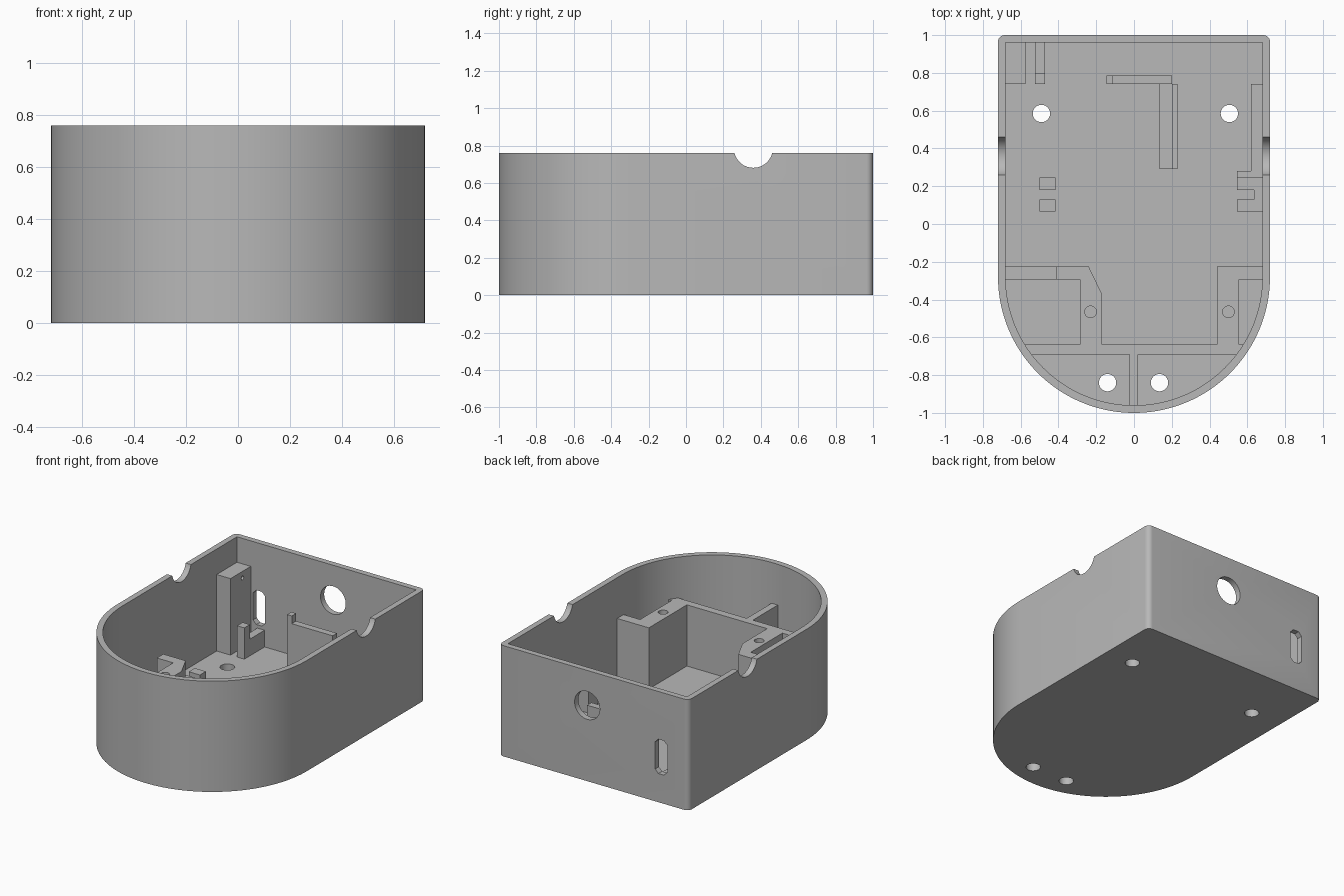
import bpy, bmesh, math

if "Cube" in bpy.data.objects:
    bpy.data.objects.remove(bpy.data.objects["Cube"], do_unlink=True)

gray = bpy.data.materials.new("plain gray plastic")
gray.use_nodes = True
color = (0.48, 0.48, 0.48, 1)
gray.diffuse_color = color
gray.node_tree.nodes["Principled BSDF"].inputs["Base Color"].default_value = color

HEIGHT, FLOOR, HOLDER = 0.76, 0.06, 0.48
RADIUS, WALL, ARC_Y = 0.72, 0.04, -0.28


def prism(name, points, low, high, axis="z"):
    """Extrude a flat outline between two levels along an axis."""
    place = {"x": lambda u, v, w: (w, u, v),
             "y": lambda u, v, w: (u, w, v),
             "z": lambda u, v, w: (u, v, w)}[axis]
    bm = bmesh.new()
    bottom = [bm.verts.new(place(u, v, low)) for u, v in points]
    top = [bm.verts.new(place(u, v, high)) for u, v in points]
    bm.faces.new(bottom)
    bm.faces.new(top)
    for i in range(len(points)):
        j = (i + 1) % len(points)
        bm.faces.new((bottom[i], bottom[j], top[j], top[i]))
    bmesh.ops.recalc_face_normals(bm, faces=bm.faces)
    mesh = bpy.data.meshes.new(name)
    bm.to_mesh(mesh)
    bm.free()
    mesh.materials.append(gray)
    obj = bpy.data.objects.new(name, mesh)
    bpy.context.collection.objects.link(obj)
    return obj


def box(name, x0, x1, y0, y1, top, bottom=FLOOR - 0.01):
    return prism(name, [(x0, y0), (x1, y0), (x1, y1), (x0, y1)], bottom, top)


def arc(cx, cy, r, start, end, steps):
    angles = [math.radians(start + (end - start) * i / steps) for i in range(steps + 1)]
    return [(cx + r * math.cos(a), cy + r * math.sin(a)) for a in angles]


def circle(cx, cy, r, steps=32):
    return arc(cx, cy, r, 0, 360, steps)[:-1]


def activate(obj):
    bpy.ops.object.select_all(action="DESELECT")
    obj.select_set(True)
    bpy.context.view_layer.objects.active = obj


def cut(target, cutter):
    activate(target)
    mod = target.modifiers.new("cut", "BOOLEAN")
    mod.operation, mod.solver, mod.object = "DIFFERENCE", "EXACT", cutter
    bpy.ops.object.modifier_apply(modifier=mod.name)
    bpy.data.objects.remove(cutter, do_unlink=True)


def tub_outline(inset, corner):
    """Round front, straight sides, two back corners with a small radius."""
    r, back = RADIUS - inset, 1 - inset
    points = arc(0, ARC_Y, r, 180, 360, 72)
    if corner:
        points += arc(r - corner, back - corner, corner, 0, 90, 6)
        points += arc(corner - r, back - corner, corner, 90, 180, 6)
    else:
        points += [(r, back), (-r, back)]
    return points


# Open case with a flat floor
case = prism("case_shell", tub_outline(0, 0.035), 0, HEIGHT)
cut(case, prism("cavity", tub_outline(WALL, 0), FLOOR, HEIGHT + 0.1))

# Round notches in both side rims
for side in (-1, 1):
    cut(case, prism("rim_notch", circle(0.36, 0.785, 0.104, 48),
                    side * 0.7 - 0.06, side * 0.7 + 0.06, "x"))

# Screw holes through the floor
for x, y in ((-0.49, 0.585), (0.505, 0.585), (-0.14, -0.84), (0.135, -0.84)):
    cut(case, prism("floor_hole", circle(x, y, 0.046), -0.1, 0.1))

# Round opening and chamfered slot in the back wall
cut(case, prism("back_hole", circle(0.05, 0.52, 0.096, 40), 0.9, 1.1, "y"))
sx, sz, sw, sh, c = -0.512, 0.315, 0.046, 0.118, 0.025
slot = [(sx - sw, sz - sh + c), (sx - sw + c, sz - sh), (sx + sw - c, sz - sh), (sx + sw, sz - sh + c),
        (sx + sw, sz + sh - c), (sx + sw - c, sz + sh), (sx - sw + c, sz + sh), (sx - sw, sz + sh - c)]
cut(case, prism("back_slot", slot, 0.9, 1.1, "y"))

# Tall corner post with a small pin hole
post = box("corner_post", -0.69, -0.575, 0.74, 0.97, 0.585)
cut(post, prism("pin_hole", circle(0.87, 0.54, 0.014, 16), -0.62, -0.5, "x"))

# Stepped bracket beside the slot
bracket = [(0.74, FLOOR - 0.01), (0.97, FLOOR - 0.01), (0.97, 0.175),
           (0.80, 0.175), (0.80, 0.275), (0.74, 0.275)]
prism("slot_bracket", bracket, -0.525, -0.47, "x")

# Angled partition in the middle
box("partition_back", -0.145, 0.20, 0.74, 0.787, 0.40)
box("partition_post", -0.145, -0.11, 0.74, 0.787, 0.453)
box("partition_ledge", 0.135, 0.20, 0.29, 0.74, 0.16)
box("partition_side", 0.20, 0.23, 0.29, 0.74, 0.25)

# Small board supports
for y in (0.065, 0.18):
    box("left_support", -0.50, -0.415, y, y + 0.065, 0.18)
    box("right_support", 0.545, 0.69, y, y + 0.065, 0.18)
box("right_support_bridge", 0.635, 0.69, 0.12, 0.19, 0.18)
box("right_support_stop", 0.545, 0.69, 0.245, 0.28, 0.25)
box("right_wall_rib", 0.62, 0.69, 0.28, 0.74, 0.25)

# Holder walls at the round front
left = prism("holder_left_wall",
             [(-0.41, -0.295), (-0.285, -0.295), (-0.285, -0.65), (-0.17, -0.65),
              (-0.17, -0.37), (-0.24, -0.225), (-0.41, -0.225)], FLOOR - 0.01, HOLDER)
right = prism("holder_right_wall",
              [(0.44, -0.65), (0.555, -0.65), (0.555, -0.295), (0.69, -0.295),
               (0.69, -0.225), (0.44, -0.225)], FLOOR - 0.01, HOLDER)
for wall, x in ((left, -0.23), (right, 0.50)):
    cut(wall, prism("screw_hole", circle(x, -0.465, 0.031, 24), 0.2, 0.6))
box("holder_left_low_wall", -0.69, -0.41, -0.295, -0.225, 0.30)
box("holder_front_wall", -0.585, 0.585, -0.69, -0.638, HOLDER)
box("holder_front_rib", -0.025, 0.022, -0.97, -0.68, HOLDER)

# Smooth curved walls, keep corners sharp
for obj in list(bpy.context.collection.objects):
    if obj.type == "MESH" and obj.data.materials and obj.data.materials[0] == gray:
        activate(obj)
        bpy.ops.object.shade_smooth_by_angle(angle=math.radians(30))
